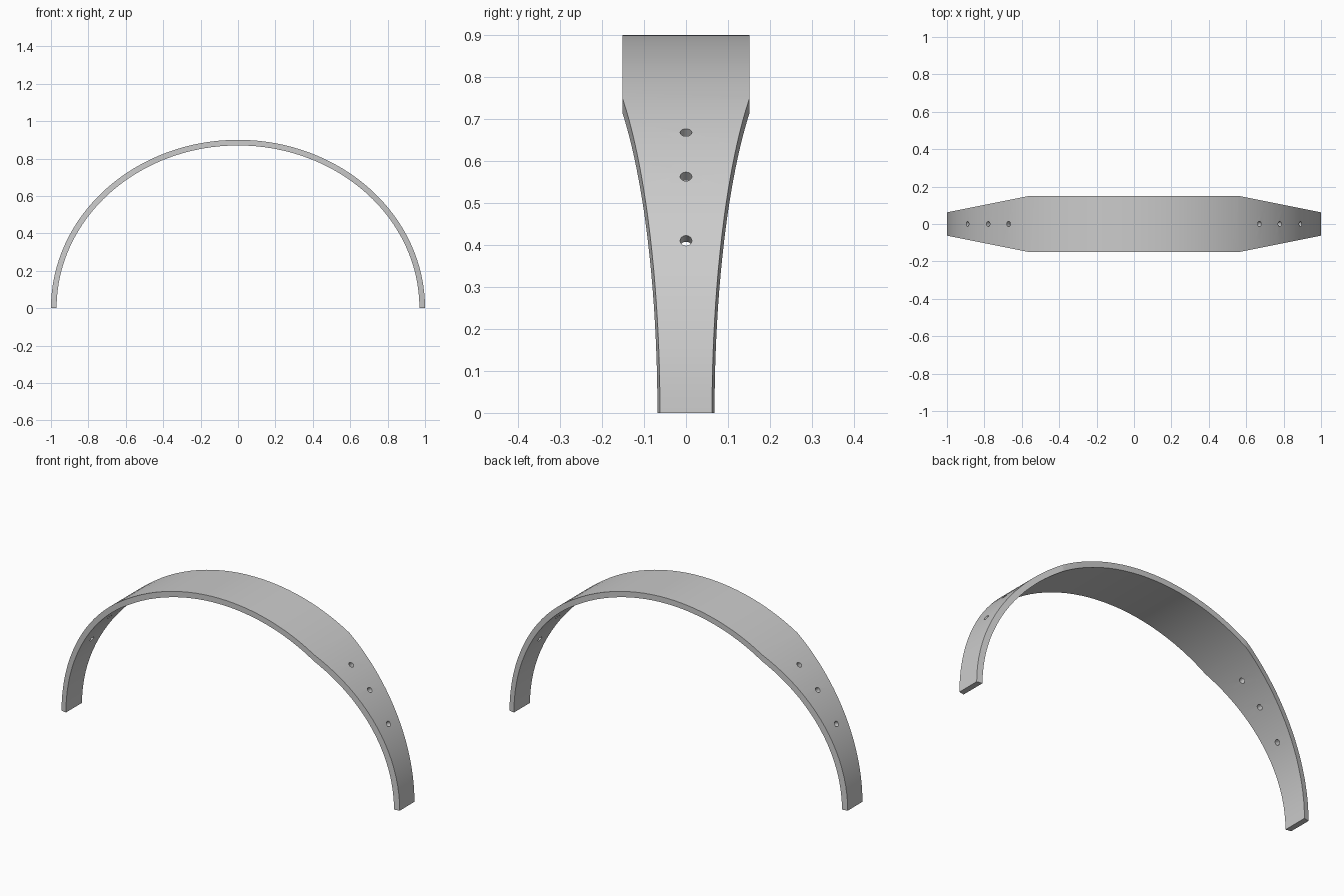
import bpy, bmesh
from math import sin, cos, pi
from mathutils import Vector

if "Cube" in bpy.data.objects:
    bpy.data.objects.remove(bpy.data.objects["Cube"])

SEGS = 64


def prism(name, outline, offset):
    """Extrude a closed outline along an offset vector."""
    bm = bmesh.new()
    face = bm.faces.new([bm.verts.new(p) for p in outline])
    ext = bmesh.ops.extrude_face_region(bm, geom=[face])
    moved = [g for g in ext["geom"] if isinstance(g, bmesh.types.BMVert)]
    bmesh.ops.translate(bm, verts=moved, vec=offset)
    bmesh.ops.recalc_face_normals(bm, faces=bm.faces)
    mesh = bpy.data.meshes.new(name)
    bm.to_mesh(mesh)
    bm.free()
    obj = bpy.data.objects.new(name, mesh)
    bpy.context.collection.objects.link(obj)
    return obj


def cut(target, cutter, operation):
    """Apply a boolean and remove the cutter."""
    cutter.hide_render = True
    mod = target.modifiers.new("cut", 'BOOLEAN')
    mod.object, mod.operation, mod.solver = cutter, operation, 'EXACT'
    bpy.context.view_layer.objects.active = target
    bpy.ops.object.modifier_apply(modifier=mod.name)
    bpy.data.objects.remove(cutter)


def half_ellipse(a, b):
    return [(a * cos(pi * i / SEGS), -0.2, b * sin(pi * i / SEGS)) for i in range(SEGS + 1)]


# Half-elliptical band
band = prism("arched_band", half_ellipse(1, 0.9) + half_ellipse(0.97, 0.87)[::-1], (0, 0.4, 0))

# Plan outline that tapers the ends
quarter = [(1.01, 0.06), (0.555, 0.151)]
plan = quarter + [(-x, y) for x, y in quarter[::-1]]
plan += [(-x, -y) for x, y in plan]
cut(band, prism("taper_cutter", [(x, y, -0.1) for x, y in plan], (0, 0, 1.2)), 'INTERSECT')

# Three round holes through each end, square to the surface
for side in (-1, 1):
    for x in (0.67, 0.78, 0.89):
        z = 0.9 * (1 - x * x) ** 0.5
        normal = Vector((side * x, 0, z / 0.81)).normalized()
        bpy.ops.mesh.primitive_cylinder_add(
            vertices=24, radius=0.014, depth=0.14, location=(side * x, 0, z),
            rotation=normal.to_track_quat('Z', 'Y').to_euler())
        cut(band, bpy.context.object, 'DIFFERENCE')

# Smooth shading with crisp edges
bpy.ops.object.select_all(action='DESELECT')
band.select_set(True)
bpy.context.view_layer.objects.active = band
bpy.ops.object.shade_smooth_by_angle(angle=pi / 6)
